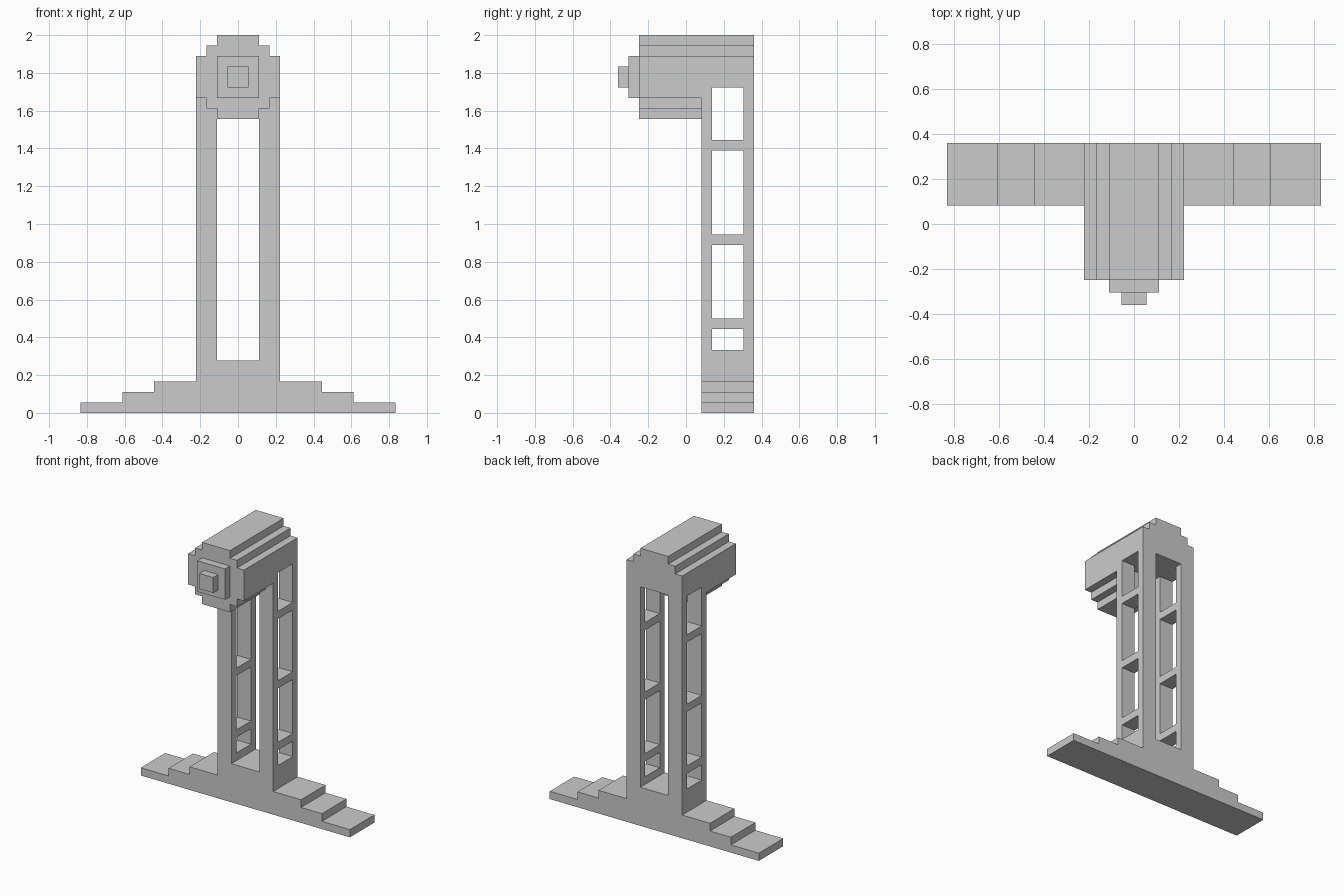
import bpy, bmesh

if "Cube" in bpy.data.objects:
    bpy.data.objects.remove(bpy.data.objects["Cube"])

U = 1 / 18  # grid step: the model is 36 steps tall


def make_object(name, bm):
    bmesh.ops.recalc_face_normals(bm, faces=bm.faces)
    mesh = bpy.data.meshes.new(name)
    bm.to_mesh(mesh)
    bm.free()
    obj = bpy.data.objects.new(name, mesh)
    bpy.context.collection.objects.link(obj)
    return obj


def extrude_profile(name, half, y0, y1):
    """Mirror a right-hand (x, z) outline, bottom to top, and extrude along y."""
    pts = half + [(-x, z) for x, z in reversed(half)]
    bm = bmesh.new()
    face = bm.faces.new([bm.verts.new((x * U, y0 * U, z * U)) for x, z in pts])
    new = bmesh.ops.extrude_face_region(bm, geom=[face])["geom"]
    verts = [v for v in new if isinstance(v, bmesh.types.BMVert)]
    bmesh.ops.translate(bm, verts=verts, vec=(0, (y1 - y0) * U, 0))
    return make_object(name, bm)


def boxes(name, ranges):
    """One mesh of boxes, each given as (x0, x1, y0, y1, z0, z1)."""
    bm = bmesh.new()
    for x0, x1, y0, y1, z0, z1 in ranges:
        verts = bmesh.ops.create_cube(bm, size=U)["verts"]
        bmesh.ops.scale(bm, verts=verts, vec=(x1 - x0, y1 - y0, z1 - z0))
        bmesh.ops.translate(bm, verts=verts, vec=(
            (x0 + x1) / 2 * U, (y0 + y1) / 2 * U, (z0 + z1) / 2 * U))
    return make_object(name, bm)


def cut(obj, cutter):
    mod = obj.modifiers.new("cut", "BOOLEAN")
    mod.operation = "DIFFERENCE"
    mod.solver = "EXACT"
    mod.object = cutter
    bpy.context.view_layer.objects.active = obj
    bpy.ops.object.modifier_apply(modifier=mod.name)
    bpy.data.objects.remove(cutter)


# Stand: stepped foot, twin posts and stepped cap
stand = extrude_profile("stand", [
    (15, 0), (15, 1), (11, 1), (11, 2), (8, 2), (8, 3), (4, 3),
    (4, 34), (3, 34), (3, 35), (2, 35), (2, 36)], 1.5, 6.5)

# Gap between the posts, then the ladder windows through both posts
cut(stand, boxes("post_gap", [(-2, 2, 0, 8, 5, 31)]))
cut(stand, boxes("side_windows", [
    (-5, 5, 2.5, 5.5, z0, z1)
    for z0, z1 in ((6, 8), (9, 16), (17, 25), (26, 31))]))

# Head: stepped barrel reaching forward from the cap
extrude_profile("head", [
    (2, 28), (2, 29), (3, 29), (3, 30), (4, 30),
    (4, 34), (3, 34), (3, 35), (2, 35), (2, 36)], -4.5, 1.5)

# Nozzle: two shrinking blocks on the front of the head
boxes("nozzle_base", [(-2, 2, -5.5, -4.5, 30, 34)])
boxes("nozzle_tip", [(-1, 1, -6.5, -5.5, 31, 33)])
